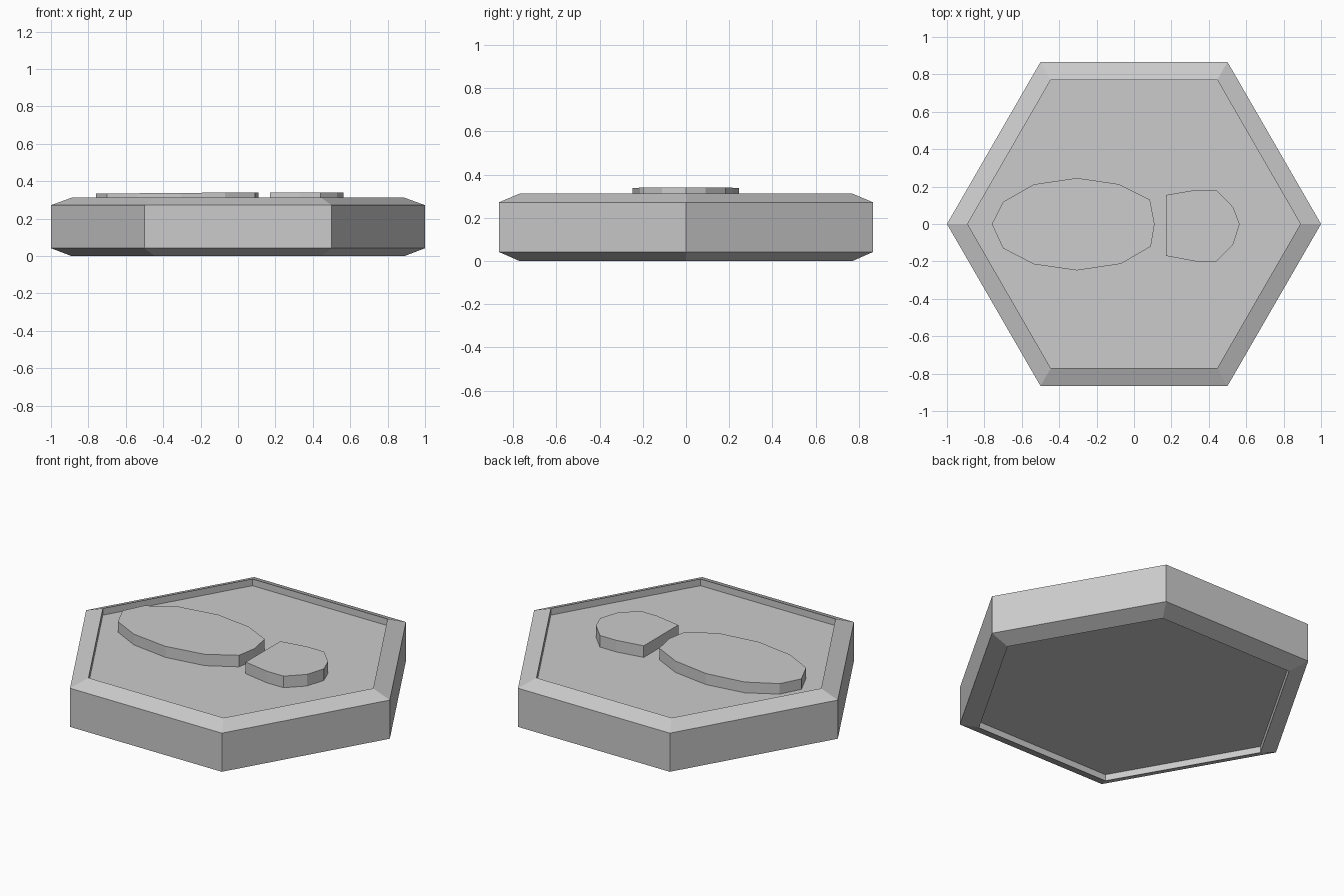
import bpy, bmesh
from math import cos, sin, pi

if "Cube" in bpy.data.objects:
    bpy.data.objects.remove(bpy.data.objects["Cube"])


def loft(name, rings):
    """Join closed rings of points from bottom to top and cap both ends."""
    bm = bmesh.new()
    loops = [[bm.verts.new(p) for p in ring] for ring in rings]
    n = len(loops[0])
    for low, high in zip(loops, loops[1:]):
        for i in range(n):
            j = (i + 1) % n
            bm.faces.new((low[i], low[j], high[j], high[i]))
    bm.faces.new(loops[0][::-1])
    bm.faces.new(loops[-1])
    bmesh.ops.recalc_face_normals(bm, faces=bm.faces[:])
    mesh = bpy.data.meshes.new(name)
    bm.to_mesh(mesh)
    bm.free()
    obj = bpy.data.objects.new(name, mesh)
    bpy.context.collection.objects.link(obj)
    return obj


def hexagon(r, z):
    return [(r * cos(i * pi / 3), r * sin(i * pi / 3), z) for i in range(6)]


def raised_pad(name, outline, top):
    """Flat pad rising from the recessed floor of the tile."""
    loft(name, [[(x, y, FLOOR) for x, y in outline],
                [(x, y, top(x)) for x, y in outline]])


FLOOR = 0.272

# Hexagonal tile: chamfered rim with a shallow recess above and below
profile = [(0.89, 0.038), (0.89, 0), (1, 0.042),
           (1, 0.272), (0.89, 0.312), (0.89, FLOOR)]
loft("hex_tile", [hexagon(r, z) for r, z in profile])

# Sole of the footprint, its top rising very slightly toward the heel
sole = [(-0.76, 0), (-0.70, -0.13), (-0.535, -0.215), (-0.305, -0.248),
        (-0.07, -0.213), (0.09, -0.12), (0.11, 0), (0.085, 0.13),
        (-0.08, 0.213), (-0.305, 0.246), (-0.535, 0.212), (-0.70, 0.118)]
raised_pad("footprint_sole", sole, lambda x: 0.341 + 0.008 * (x - 0.11))

# Heel of the footprint, straight on the side facing the sole
heel = [(0.17, -0.17), (0.33, -0.20), (0.44, -0.20), (0.53, -0.11),
        (0.565, 0), (0.53, 0.09), (0.44, 0.182), (0.33, 0.182), (0.17, 0.155)]
raised_pad("footprint_heel", heel, lambda x: 0.341)
